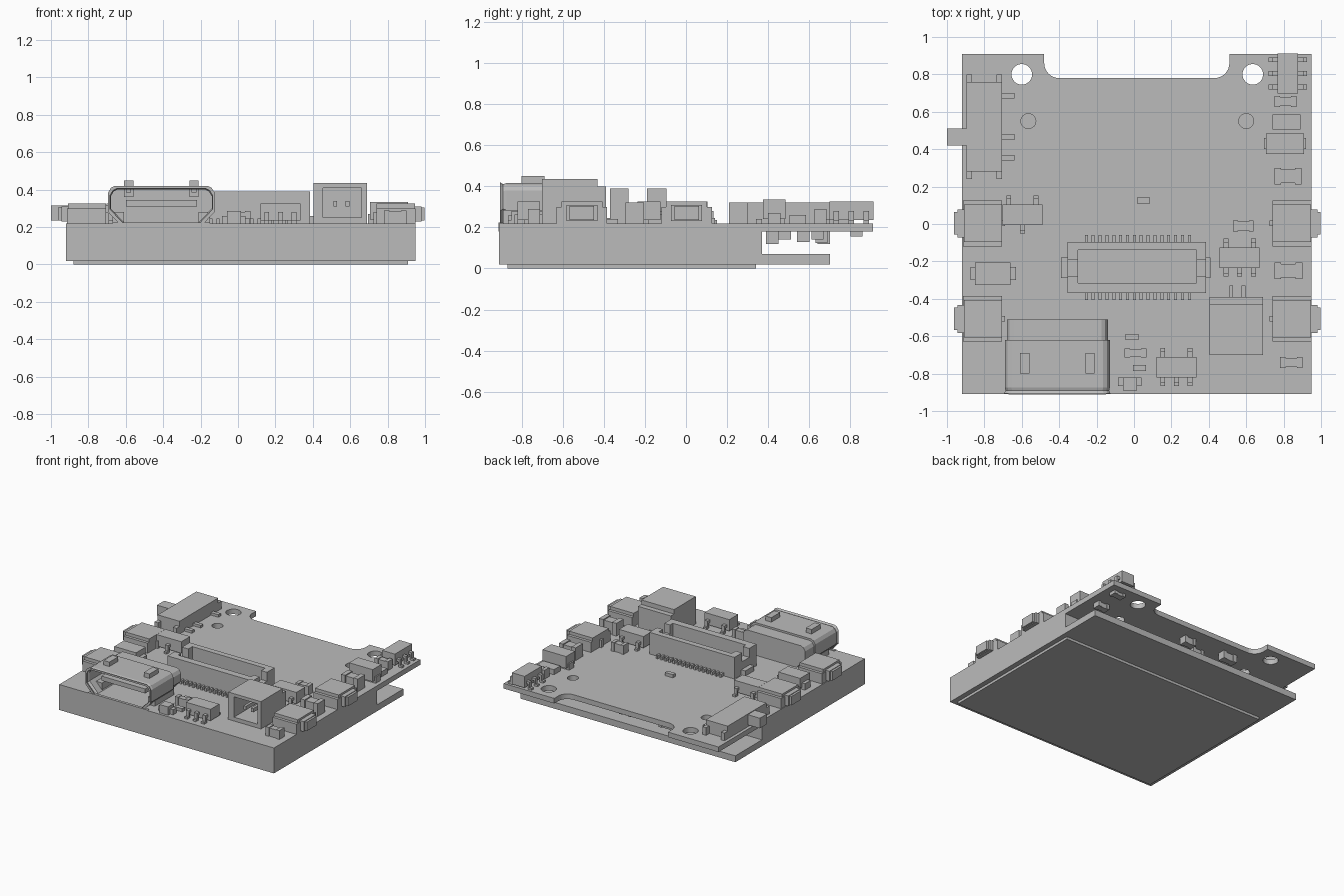
import bpy, bmesh, math
from mathutils import Matrix

if "Cube" in bpy.data.objects:
    bpy.data.objects.remove(bpy.data.objects["Cube"], do_unlink=True)

grey = bpy.data.materials.new("plain_grey")
colour = (0.5, 0.5, 0.5, 1)
grey.diffuse_color = colour
grey.use_nodes = True
grey.node_tree.nodes["Principled BSDF"].inputs["Base Color"].default_value = colour

TOP = 0.22       # upper surface of the circuit board
UNDER = 0.18     # lower surface of the circuit board


def finish(name, bm):
    bmesh.ops.recalc_face_normals(bm, faces=bm.faces)
    mesh = bpy.data.meshes.new(name)
    bm.to_mesh(mesh)
    bm.free()
    mesh.materials.append(grey)
    obj = bpy.data.objects.new(name, mesh)
    bpy.context.collection.objects.link(obj)
    return obj


def add_box(bm, x, y, z):
    """Add a box to bm from (low, high) pairs."""
    size = [abs(b - a) for a, b in (x, y, z)]
    centre = [(a + b) / 2 for a, b in (x, y, z)]
    matrix = Matrix.Translation(centre) @ Matrix.Diagonal((*size, 1))
    bmesh.ops.create_cube(bm, size=1, matrix=matrix)


def boxes(name, *parts):
    bm = bmesh.new()
    for part in parts:
        add_box(bm, *part)
    return finish(name, bm)


def around(centre, size):
    return centre - size / 2, centre + size / 2


def cut(obj, *cutters):
    for cutter in cutters:
        mod = obj.modifiers.new("cut", "BOOLEAN")
        mod.operation, mod.solver, mod.object = "DIFFERENCE", "EXACT", cutter
    graph = bpy.context.evaluated_depsgraph_get()
    mesh = bpy.data.meshes.new_from_object(obj.evaluated_get(graph))
    obj.modifiers.clear()
    obj.data = mesh
    for cutter in cutters:
        bpy.data.objects.remove(cutter, do_unlink=True)


def cylinder(name, x, y, radius):
    bm = bmesh.new()
    bmesh.ops.create_cone(bm, cap_ends=True, segments=32, radius1=radius, radius2=radius,
                          depth=0.2, matrix=Matrix.Translation((x, y, 0.2)))
    return finish(name, bm)


# circuit board outline with a rounded notch at the back
outline = [(-0.92, -0.91), (0.95, -0.91), (0.95, 0.91), (0.51, 0.91)]
radius = 0.08
for cx, start in ((0.43, 0), (-0.40, -90)):
    for step in range(9):
        a = math.radians(start - step * 90 / 8)
        outline.append((cx + radius * math.cos(a), 0.86 + radius * math.sin(a)))
outline += [(-0.48, 0.91), (-0.92, 0.91)]
bm = bmesh.new()
face = bm.faces.new([bm.verts.new((x, y, UNDER)) for x, y in outline])
solid = bmesh.ops.extrude_face_region(bm, geom=[face])
bmesh.ops.translate(bm, vec=(0, 0, TOP - UNDER),
                    verts=[v for v in solid["geom"] if isinstance(v, bmesh.types.BMVert)])
board = finish("circuit_board", bm)
cut(board, cylinder("hole", -0.60, 0.80, 0.055), cylinder("hole", 0.635, 0.80, 0.055),
    cylinder("hole", -0.565, 0.55, 0.04), cylinder("hole", 0.6, 0.55, 0.04))

# display stack under the board
boxes("spacer_block", ((-0.92, 0.95), (-0.91, 0.37), (0.07, UNDER)))
boxes("display_panel", ((-0.92, 0.95), (-0.91, 0.70), (0.02, 0.07)))
boxes("display_film", ((-0.88, 0.91), (-0.87, 0.34), (0, 0.02)))

# slide switch with lever, legs and corner tabs
parts = [((-0.895, -0.705), (0.28, 0.76), (TOP, 0.32)),
         ((-1, -0.89), (0.42, 0.51), (0.235, 0.315))]
parts += [((-0.71, -0.64), around(y, 0.03), (TOP, 0.24)) for y in (0.685, 0.465, 0.355)]
parts += [(around(x, 0.03), around(y, 0.04), (TOP, 0.28))
          for x in (-0.88, -0.72) for y in (0.26, 0.78)]
boxes("slide_switch", *parts)


def side_button(name, side, y):
    edge = 0.95 if side > 0 else -0.915

    def span(inner, outer):
        return edge + side * inner, edge + side * outer
    boxes(name,
          (span(-0.21, 0), around(y, 0.245), (TOP, 0.30)),
          (span(-0.21, -0.005), around(y, 0.20), (0.30, 0.325)),
          (span(-0.225, -0.20), around(y, 0.03), (TOP, 0.28)),
          (span(-0.01, 0.03), around(y, 0.15), (0.23, 0.31)),
          (span(0.02, 0.047), around(y, 0.12), (0.235, 0.305)))


for side, label in ((-1, "right"), (1, "left")):
    side_button(label + "_rear_button", side, 0.003)
    side_button(label + "_front_button", side, -0.507)

# charging port: flared hollow shell lofted along y
half = [(0.19, 0.215), (0.27, 0.30), (0.27, 0.365), (0.255, 0.39), (0.235, 0.40)]
profile = half + [(-x, z) for x, z in reversed(half)]


def port_ring(bm, y, grow):
    return [bm.verts.new((-0.41 + x + math.copysign(grow * 0.7, x), y,
                          z + math.copysign(grow, z - 0.31))) for x, z in profile]


bm = bmesh.new()
stations = ((-0.51, 0), (-0.875, 0), (-0.905, 0.02), (-0.905, 0.005), (-0.875, -0.015), (-0.62, -0.015))
rings = [port_ring(bm, y, grow) for y, grow in stations]
count = len(profile)
for a, b in zip(rings, rings[1:]):
    for i in range(count):
        j = (i + 1) % count
        bm.faces.new((a[i], a[j], b[j], b[i]))
bm.faces.new(rings[0])
bm.faces.new(rings[-1])
port = finish("charging_port_shell", bm)
cut(port, *[boxes("slot", (around(x, 0.05), (-0.80, -0.69), (0.36, 0.45)))
            for x in (-0.585, -0.235)])
boxes("charging_port_tongue", ((-0.60, -0.22), (-0.84, -0.61), (0.31, 0.345)))
boxes("charging_port_springs", *[(around(x, 0.025), (-0.83, -0.70), (0.385, 0.41))
                                 for x in (-0.585, -0.235)])
boxes("charging_port_lip", ((-0.67, -0.15), (-0.912, -0.89), (UNDER, 0.225)))
boxes("charging_port_feet", *[(around(x, 0.06), (-0.82, -0.58), (TOP, 0.28))
                              for x in (-0.64, -0.18)])

# board-to-board socket with a central trench and two rows of pins
socket = boxes("board_socket", ((-0.355, 0.385), (-0.37, -0.095), (TOP, 0.39)))
cut(socket, boxes("trench", ((-0.30, 0.335), (-0.315, -0.14), (0.27, 0.5))),
    boxes("end_notch", ((-0.5, 0.5), (-0.28, -0.19), (0.32, 0.5))))
pins = [(around(-0.255 + i * 0.0367, 0.016), around(y, 0.05), (TOP, 0.245))
        for i in range(16) for y in (-0.38, -0.083)]
boxes("socket_pins", *pins)
boxes("socket_end_tabs", ((-0.39, -0.35), (-0.29, -0.18), (TOP, 0.26)),
      ((0.38, 0.41), (-0.29, -0.18), (TOP, 0.26)))

# battery connector, open to the front
battery = boxes("battery_connector", ((0.405, 0.69), (-0.70, -0.43), (TOP, 0.435)))
cut(battery, boxes("opening", ((0.455, 0.66), (-0.8, -0.46), (0.25, 0.41))))
boxes("battery_connector_back", ((0.405, 0.69), (-0.43, -0.39), (TOP, 0.40)))
boxes("battery_pins", *[(around(x, 0.02), (-0.66, -0.45), (0.31, 0.34)) for x in (0.52, 0.585)],
      *[(around(x, 0.02), (-0.40, -0.33), (TOP, 0.24)) for x in (0.52, 0.585)])


def small_chip(name, x, y, front, back, turned=False):
    """Leaded chip; front and back give the leg offsets along its length."""
    parts = [((-0.107, 0.107), (-0.055, 0.055), (0.235, 0.325))]
    for sign, legs in ((-1, front), (1, back)):
        for leg in legs:
            parts.append((around(leg, 0.026), (sign * 0.05, sign * 0.08), (0.26, 0.28)))
            parts.append((around(leg, 0.026), (sign * 0.07, sign * 0.085), (TOP, 0.28)))
            parts.append((around(leg, 0.026), (sign * 0.08, sign * 0.102), (TOP, 0.235)))
    obj = boxes(name, *parts)
    if turned:
        obj.data.transform(Matrix.Rotation(math.pi / 2, 4, "Z"))
    obj.location = (x, y, 0)


three, two = (-0.073, 0, 0.073), (-0.073, 0.073)
small_chip("front_regulator", 0.227, -0.765, three, two)
small_chip("charger_chip", 0.565, -0.18, three, two)
small_chip("transistor", -0.597, 0.05, (0,), two)
small_chip("corner_chip", 0.822, 0.805, three, three, turned=True)


def passive(name, x, y, length, width, height, base=TOP):
    """Two end caps with a slightly slimmer middle."""
    top = base + height
    ends = [(around(x + s * length * 0.38, length * 0.24), around(y, width), (base, top))
            for s in (-1, 1)]
    boxes(name, *ends, (around(x, length * 0.6), around(y, width * 0.8),
                        (base, top - height * 0.08)))


passive("corner_capacitor", 0.81, 0.655, 0.115, 0.06, 0.07)
passive("rear_capacitor", 0.823, 0.255, 0.145, 0.09, 0.10)
passive("middle_capacitor", 0.825, -0.25, 0.15, 0.09, 0.10)
passive("front_capacitor", 0.84, -0.74, 0.12, 0.06, 0.07)
passive("chip_capacitor", 0.585, -0.01, 0.11, 0.06, 0.07)
passive("port_capacitor", 0.008, -0.69, 0.115, 0.05, 0.065)

# diodes, indicator light and tiny resistors
boxes("left_diode", ((0.705, 0.91), (0.375, 0.485), (0.24, 0.335)),
      ((0.695, 0.92), (0.40, 0.46), (TOP, 0.27)))
boxes("right_diode", ((-0.85, -0.66), (-0.325, -0.205), (0.235, 0.315)),
      ((-0.875, -0.63), (-0.30, -0.23), (TOP, 0.27)))
boxes("flat_resistor", ((0.74, 0.89), (0.505, 0.585), (TOP, 0.26)))
boxes("indicator_light", ((-0.085, 0.04), (-0.865, -0.82), (TOP, 0.26)),
      ((-0.06, 0.015), (-0.89, -0.82), (TOP, 0.285)))
for x, y in ((0.05, 0.125), (-0.01, -0.605), (0.03, -0.77)):
    boxes("tiny_resistor", (around(x, 0.07), around(y, 0.033), (TOP, 0.245)))

# parts on the underside of the board
for x, y, length, height in ((0.05, 0.66, 0.1, 0.055), (-0.31, 0.67, 0.12, 0.06), (0.85, 0.83, 0.1, 0.025),
                             (0.84, 0.64, 0.1, 0.04), (0.2, 0.42, 0.12, 0.06), (-0.2, 0.48, 0.1, 0.04),
                             (-0.1, 0.57, 0.1, 0.05)):
    passive("underside_part", x, y, length, 0.06, height, UNDER - height)
